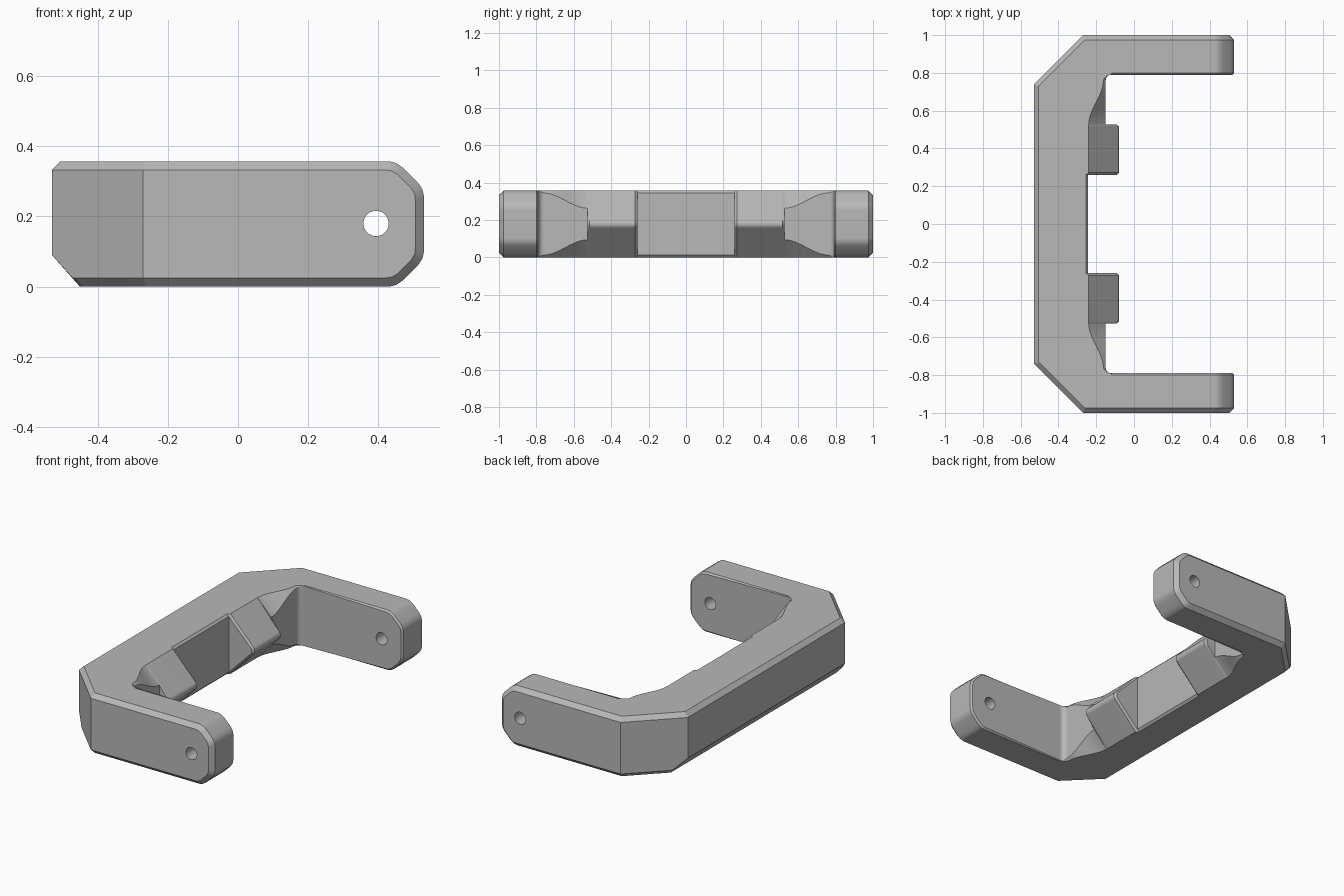
import bpy, bmesh
from math import sin, cos, pi

cube = bpy.data.objects.get("Cube")
if cube:
    bpy.data.objects.remove(cube)

H = 0.357        # height of the bracket
EDGE = 0.025     # outer chamfer
NOSE = 7         # points in each half of the front profile

grey = bpy.data.materials.new("plain grey")
grey.use_nodes = True
grey.diffuse_color = (0.48, 0.48, 0.48, 1)
grey.node_tree.nodes["Principled BSDF"].inputs["Base Color"].default_value = grey.diffuse_color


def section(y, inner_x, front, low=0.0):
    """Closed x-z ring at y; front is the upper half, mirrored about mid height."""
    wall = max(-0.53, y - 1.27)
    rim = wall if low else max(-0.505, y - 1.235)
    cut = max(EDGE, 0.09 - 1.1 * (wall + 0.53))      # lower back chamfer
    upper = [(inner_x, H - low)] + front
    lower = [(x, H - z) for x, z in reversed(upper)]
    ring = [(wall, cut), (wall, H - EDGE), (rim, H - low)] + upper + lower
    ring.append((max(rim, -0.45) if not low else rim, low))
    return [(x, y, z) for x, z in ring]


def wall_section(y, top_x, face_x):
    """Inner wall whose edge slopes back from face_x to top_x."""
    return section(y, top_x, [(face_x, H - (face_x - top_x) * 1.05)] * NOSE)


def wedge_section(y, top_x, shift=0.0):
    """Pointed pad with a rounded nose."""
    angles = [pi / 4 * (1 - i / (NOSE - 1)) for i in range(NOSE)]
    return section(y, top_x, [(-0.11 + shift + 0.03 * cos(a), H / 2 + 0.03 * sin(a))
                              for a in angles])


def arm_section(y, inset, low=0.0):
    """Long arm with softened diagonal corners at its free end."""
    corner = [(0.43, H), (0.45, H - 0.005), (0.47, H - 0.018),
              (0.512, 0.297), (0.525, 0.277), (0.53, 0.255)]
    front = [(-0.11, H - inset)]
    for i, (x, z) in enumerate(corner):
        t = i / (len(corner) - 1)
        front.append((x - inset * (0.4 + 0.6 * t), z - inset * (1 - 0.6 * t)))
    return section(y, -0.12, front, low)


# Sections from the middle of the grip outwards
half = [wall_section(0.26, -0.255, -0.243),
        wedge_section(0.26, -0.255, -0.012),
        wedge_section(0.272, -0.24),
        wedge_section(0.515, -0.24),
        wedge_section(0.527, -0.24, -0.012)]

# Sloping recess that sweeps towards the arm
STEPS = 12
for i in range(STEPS + 1):
    u = i / STEPS
    y = 0.527 + (0.76 - 0.527) * u
    half.append(wall_section(y, -0.24 + 0.078 * u * u * (3 - 2 * u), -0.15))

# Fillet between wall and arm, with the start of the diagonal corner
for i in range(1, 7):
    a = pi / 2 * i / 6
    face = -0.15 + 0.03 * (1 - cos(a))
    half.append(wall_section(0.76 + 0.03 * sin(a), face - 0.012 * (1 - i / 6), face))

# Arm with chamfered inner and outer borders
half += [arm_section(0.79, 0.01), arm_section(0.80, 0),
         arm_section(1 - EDGE, 0), arm_section(1, EDGE, EDGE)]

# Extra back-corner sections where the straight grip meets the diagonal
for y in (0.73, 0.74):
    k = next(i for i, s in enumerate(half) if s[0][1] > y)
    a, b = half[k - 1], half[k]
    f = (y - a[0][1]) / (b[0][1] - a[0][1])
    top_x = a[3][0] + (b[3][0] - a[3][0]) * f
    half.insert(k, wall_section(y, top_x, -0.15))

sections = [[(x, -y, z) for x, y, z in s] for s in reversed(half)] + half

bm = bmesh.new()
rings = [[bm.verts.new(p) for p in s] for s in sections]
count = len(rings[0])
for a, b in zip(rings, rings[1:]):
    for i in range(count):
        j = (i + 1) % count
        bm.faces.new((a[i], a[j], b[j], b[i]))
bm.faces.new(rings[0])
bm.faces.new(rings[-1])
bmesh.ops.remove_doubles(bm, verts=bm.verts, dist=0.0002)
bmesh.ops.dissolve_degenerate(bm, edges=bm.edges, dist=0.0001)
bmesh.ops.dissolve_limit(bm, angle_limit=0.005, verts=bm.verts, edges=bm.edges)
bmesh.ops.recalc_face_normals(bm, faces=bm.faces)
mesh = bpy.data.meshes.new("bracket_body")
bm.to_mesh(mesh)
bm.free()
body = bpy.data.objects.new("bracket_body", mesh)
bpy.context.collection.objects.link(body)
mesh.materials.append(grey)

# Pivot hole through both arms
bpy.ops.mesh.primitive_cylinder_add(vertices=40, radius=0.036, depth=2.4,
                                    location=(0.393, 0, 0.18), rotation=(pi / 2, 0, 0))
drill = bpy.context.object
drill.name = "hole_cutter"
drill.hide_render = True
drill.data.materials.append(grey)

bpy.ops.object.select_all(action='DESELECT')
body.select_set(True)
bpy.context.view_layer.objects.active = body
hole = body.modifiers.new("pivot_hole", 'BOOLEAN')
hole.operation = 'DIFFERENCE'
hole.solver = 'EXACT'
hole.object = drill
bpy.ops.object.modifier_apply(modifier=hole.name)
bpy.data.objects.remove(drill)

# Smooth curves, crisp chamfers, flat large faces
bpy.ops.object.shade_smooth_by_angle(angle=pi / 7)
weighted = body.modifiers.new("even_shading", 'WEIGHTED_NORMAL')
weighted.keep_sharp = True
